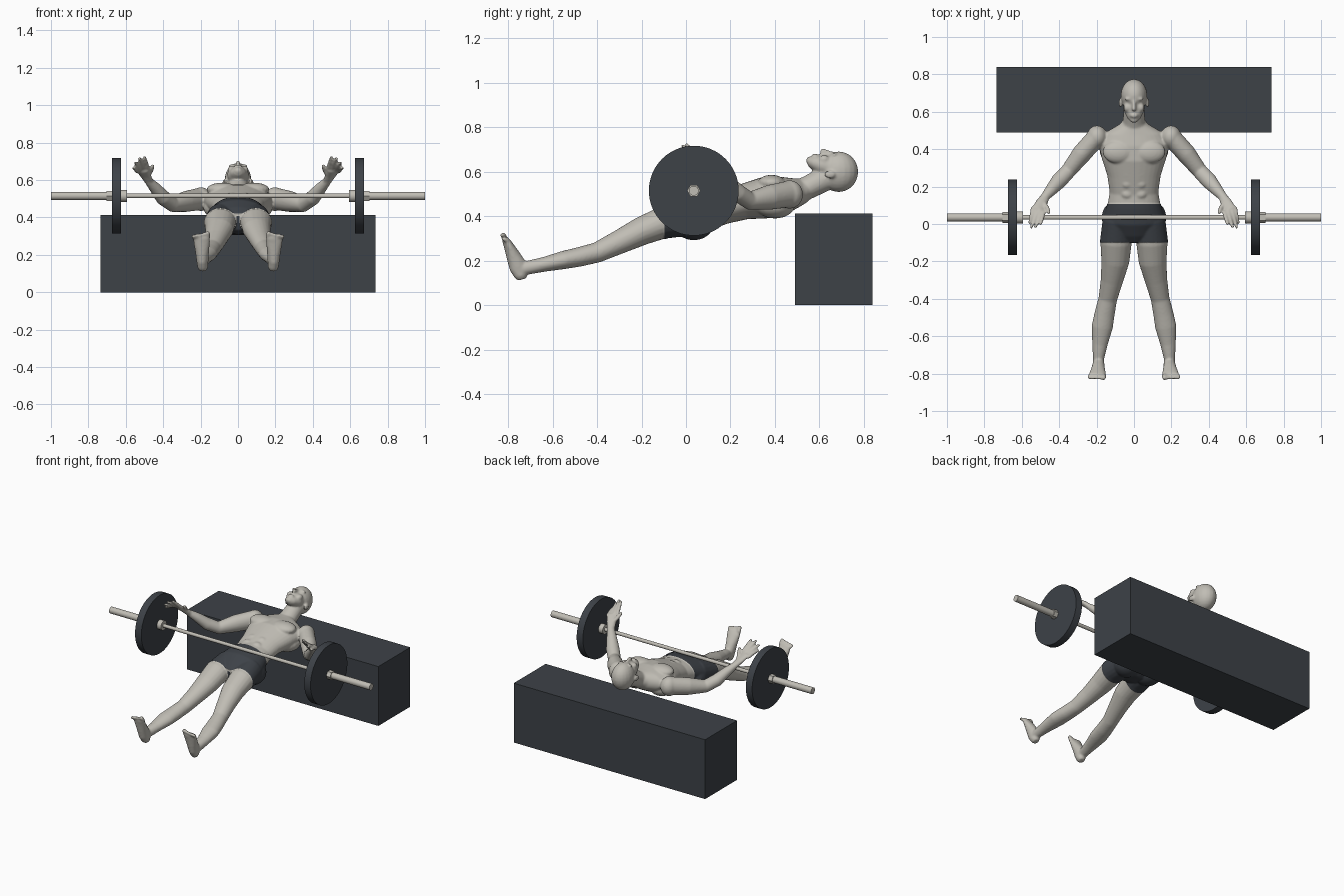
import bpy, bmesh, math
from mathutils import Vector, Matrix

old = bpy.data.objects.get("Cube")
if old:
    bpy.data.objects.remove(old, do_unlink=True)


def material(name, color):
    mat = bpy.data.materials.new(name)
    mat.use_nodes = True
    mat.diffuse_color = color
    mat.node_tree.nodes["Principled BSDF"].inputs["Base Color"].default_value = color
    return mat


PALE = material("pale stone", (.53, .51, .46, 1))
DARK = material("dark slate", (.047, .054, .064, 1))


def add_object(name, bm, *mats):
    mesh = bpy.data.meshes.new(name)
    bm.to_mesh(mesh)
    bm.free()
    for mat in mats:
        mesh.materials.append(mat)
    obj = bpy.data.objects.new(name, mesh)
    bpy.context.collection.objects.link(obj)
    return obj


def cylinder_x(name, x0, x1, radius, mat, sides=48):
    """Cylinder along x at the bar's axis."""
    bm = bmesh.new()
    place = Matrix.Translation(((x0 + x1) / 2, .035, .515)) @ Matrix.Rotation(math.pi / 2, 4, 'Y')
    bmesh.ops.create_cone(bm, cap_ends=True, segments=sides, radius1=radius,
                          radius2=radius, depth=abs(x1 - x0), matrix=place)
    obj = add_object(name, bm, mat)
    bpy.ops.object.select_all(action='DESELECT')
    obj.select_set(True)
    bpy.context.view_layer.objects.active = obj
    bpy.ops.object.shade_smooth_by_angle()


# Bench block
bm = bmesh.new()
bmesh.ops.create_cube(bm, size=1, matrix=Matrix.Translation((0, .665, .206))
                      @ Matrix.Diagonal((1.47, .35, .412, 1)))
add_object("bench_block", bm, DARK)

# Barbell
cylinder_x("bar_shaft", -.6, .6, .012, PALE, 24)
for side, s in (("left", 1), ("right", -1)):
    cylinder_x(side + "_sleeve", s * .6, s, .022, PALE, 24)
    cylinder_x(side + "_inner_collar", s * .594, s * .626, .032, PALE, 24)
    cylinder_x(side + "_plate", s * .626, s * .674, .202, DARK, 64)
    cylinder_x(side + "_outer_collar", s * .674, s * .704, .03, PALE, 6)

# Body: overlapping volumes fused into one skin
body = bmesh.new()


def loft(points, s=1, n=20):
    """Closed tube through (x, y, z, half width, half depth) stations, ends rounded."""
    centers = [Vector((s * p[0], p[1], p[2])) for p in points]
    stations = []
    for i, c in enumerate(centers):
        t = (centers[min(i + 1, len(centers) - 1)] - centers[max(i - 1, 0)]).normalized()
        w, h = points[i][3:]
        stations.append((c, t, w, h))
    for end, sign in ((0, -1), (-1, 1)):
        c, t, w, h = stations[end]
        cap = (c + t * sign * min(w, h) * .6, t, w * .65, h * .65)
        stations.insert(0 if end == 0 else len(stations), cap)
    rings = []
    for c, t, w, h in stations:
        across = t.cross(Vector((0, 0, 1))).normalized()
        up = across.cross(t)
        rings.append([body.verts.new(c + across * w * math.cos(a) + up * h * math.sin(a))
                      for a in (math.tau * k / n for k in range(n))])
    for a, b in zip(rings, rings[1:]):
        for k in range(n):
            body.faces.new((a[k], a[(k + 1) % n], b[(k + 1) % n], b[k]))
    body.faces.new(rings[0][::-1])
    body.faces.new(rings[-1])


def blob(center, radii, s=1):
    x, y, z = center
    bmesh.ops.create_uvsphere(body, u_segments=20, v_segments=14, radius=1,
                              matrix=Matrix.Translation((s * x, y, z)) @ Matrix.Diagonal((*radii, 1)))


# Torso and neck
loft([(0, -.05, .385, .12, .07), (0, .02, .4, .165, .095), (0, .1, .425, .142, .085),
      (0, .17, .44, .13, .075), (0, .26, .465, .143, .08), (0, .35, .482, .172, .093),
      (0, .43, .492, .19, .088), (0, .49, .505, .15, .068), (0, .53, .515, .08, .055)], n=32)
loft([(0, .47, .495, .085, .05), (0, .55, .53, .06, .053), (0, .63, .57, .054, .055)])

# Head and face
blob((0, .687, .6), (.071, .088, .091))
loft([(0, .67, .615, .06, .06), (0, .61, .632, .056, .048), (0, .57, .642, .038, .03)])
blob((0, .557, .65), (.022, .017, .019))
blob((0, .58, .671), (.022, .013, .012))
loft([(0, .655, .682, .009, .01), (0, .612, .692, .012, .014)], n=12)

for s in (1, -1):
    # Brow, cheek and ear
    blob((.028, .668, .674), (.024, .009, .012), s)
    blob((.036, .622, .655), (.02, .024, .02), s)
    blob((.072, .648, .588), (.009, .026, .018), s)
    # Chest, belly, buttock and shoulder muscles
    blob((.083, .385, .55), (.085, .062, .036), s)
    for row in range(3):
        blob((.035, .16 + row * .055, .498 + row * .014), (.033, .027, .022), s)
    blob((.085, .035, .372), (.085, .09, .077), s)
    blob((.198, .465, .498), (.055, .062, .064), s)
    blob((.1, .4, .45), (.085, .09, .06), s)
    # Arm and palm
    loft([(.2, .465, .5, .052, .06), (.28, .375, .485, .052, .056), (.35, .285, .47, .041, .041),
          (.4, .232, .505, .043, .04), (.445, .18, .56, .032, .03), (.478, .142, .595, .023, .021)], s)
    loft([(.475, .145, .592, .024, .02), (.495, .11, .625, .032, .017),
          (.511, .075, .652, .037, .015)], s)
    # Fingers and thumb
    tips = ((.558, .005, .665), (.549, -.018, .693), (.527, -.016, .716), (.5, 0, .722))
    for i, tip in enumerate(tips):
        k = 1 - i * .67
        root = Vector((.512 + k * .028, .075 + k * .012, .654 - k * .008))
        mid = root.lerp(Vector(tip), .5) + Vector((0, -.004, .004))
        loft([(*root, .012, .012), (*mid, .011, .011), (*tip, .009, .009)], s, 10)
    loft([(.487, .115, .62, .016, .014), (.463, .085, .652, .012, .012),
          (.455, .06, .676, .01, .01)], s, 10)
    # Leg
    loft([(.09, .02, .395, .075, .08), (.096, -.1, .373, .084, .072), (.1, -.2, .333, .075, .064),
          (.118, -.3, .284, .06, .054), (.14, -.4, .237, .05, .046), (.157, -.48, .217, .054, .044),
          (.17, -.55, .203, .057, .041), (.182, -.64, .183, .042, .033), (.19, -.72, .167, .03, .031),
          (.19, -.745, .16, .029, .033)], s)
    # Foot
    loft([(.188, -.742, .132, .028, .031), (.19, -.753, .17, .032, .042), (.192, -.776, .22, .037, .033),
          (.194, -.8, .272, .045, .021), (.196, -.812, .295, .046, .015)], s)
    # Toes, the big one innermost
    for i in range(5):
        x, r = .162 + i * .0185, .014 if i == 0 else .0105
        loft([(x, -.81, .292, r, r), (x + .002, -.824, .317 - i * .004, r, r * .9)], s, 10)

figure = add_object("figure", body, PALE, DARK)
remesh = figure.modifiers.new("fuse", 'REMESH')
remesh.mode = 'VOXEL'
remesh.voxel_size = .006
soften = figure.modifiers.new("soften", 'SMOOTH')
soften.factor = .5
soften.iterations = 5
skin = bpy.data.meshes.new_from_object(figure.evaluated_get(bpy.context.evaluated_depsgraph_get()))
figure.modifiers.clear()

# Shorts: cut the waist and hem lines, then colour the band between them
WAIST, HEM = .108, -.098
bm = bmesh.new()
bm.from_mesh(skin)
for level in (WAIST, HEM):
    near = [f for f in bm.faces if abs(f.calc_center_median().x) < .3]
    geom = near + list({e for f in near for e in f.edges}) + list({v for f in near for v in f.verts})
    bmesh.ops.bisect_plane(bm, geom=geom, plane_co=(0, level, 0), plane_no=(0, 1, 0))
bm.normal_update()
for f in bm.faces:
    c = f.calc_center_median()
    f.smooth = True
    f.material_index = int(HEM < c.y < WAIST and abs(c.x) < .3)
cloth = {v for f in bm.faces if f.material_index for v in f.verts}
for v, normal in [(v, v.normal.copy()) for v in cloth]:
    v.co += normal * .003
bm.to_mesh(figure.data)
bm.free()
